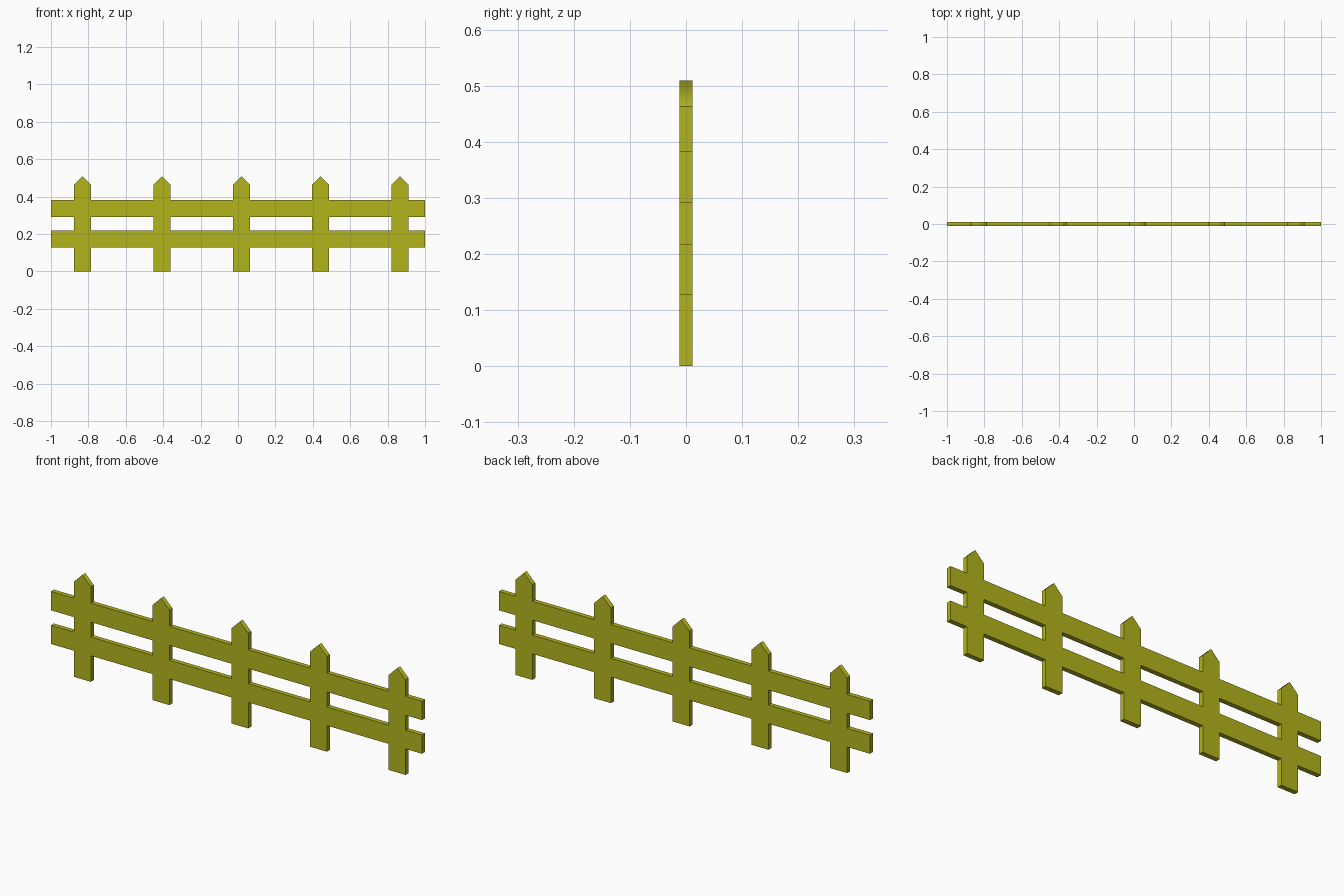
import bpy, bmesh

if "Cube" in bpy.data.objects:
    bpy.data.objects.remove(bpy.data.objects["Cube"])

POSTS = [-0.831, -0.407, 0.018, 0.442, 0.866]      # post centres
HALF_W = 0.0455                                     # half post width
Z = [0.0, 0.127, 0.218, 0.291, 0.383]               # rail edges along a post
SHOULDER, PEAK = 0.463, 0.509
RAILS = [(Z[1], Z[2]), (Z[3], Z[4])]
THICK = 0.023

bm = bmesh.new()


def cell(points):
    """Flat cell of the fence outline in the front plane."""
    bm.faces.new([bm.verts.new((x, -THICK / 2, z)) for x, z in points])


def rect(x0, x1, z0, z1):
    cell([(x0, z0), (x1, z0), (x1, z1), (x0, z1)])


# Pickets: stacked cells with a pointed top
for c in POSTS:
    l, r = c - HALF_W, c + HALF_W
    for z0, z1 in zip(Z, Z[1:]):
        rect(l, r, z0, z1)
    cell([(l, Z[-1]), (r, Z[-1]), (r, SHOULDER), (c, PEAK), (l, SHOULDER)])

# Rails: flush spans between the pickets and out to both ends
starts = [-1.0] + [c + HALF_W for c in POSTS]
ends = [c - HALF_W for c in POSTS] + [1.0]
for z0, z1 in RAILS:
    for x0, x1 in zip(starts, ends):
        rect(x0, x1, z0, z1)

# Weld the cells and give the board its thickness
bmesh.ops.remove_doubles(bm, verts=bm.verts[:], dist=0.0005)
front = bm.faces[:]
back = bmesh.ops.extrude_face_region(bm, geom=front, use_keep_orig=True)["geom"]
bmesh.ops.translate(bm, vec=(0, THICK, 0),
                    verts=[g for g in back if isinstance(g, bmesh.types.BMVert)])
bmesh.ops.recalc_face_normals(bm, faces=bm.faces[:])

# Soft ridge on the pointed tops, crisp edges elsewhere
bm.normal_update()
for f in bm.faces:
    f.smooth = f.normal.z > 0.3 and abs(f.normal.x) > 0.3
for e in bm.edges:
    e.smooth = not any(abs(f.normal.y) > 0.9 for f in e.link_faces)

mesh = bpy.data.meshes.new("picket_fence")
bm.to_mesh(mesh)
bm.free()
fence = bpy.data.objects.new("picket_fence", mesh)
bpy.context.collection.objects.link(fence)

mat = bpy.data.materials.new("olive_yellow")
mat.diffuse_color = (0.45, 0.46, 0.012, 1)
mat.use_nodes = True
mat.node_tree.nodes["Principled BSDF"].inputs["Base Color"].default_value = mat.diffuse_color
mesh.materials.append(mat)
